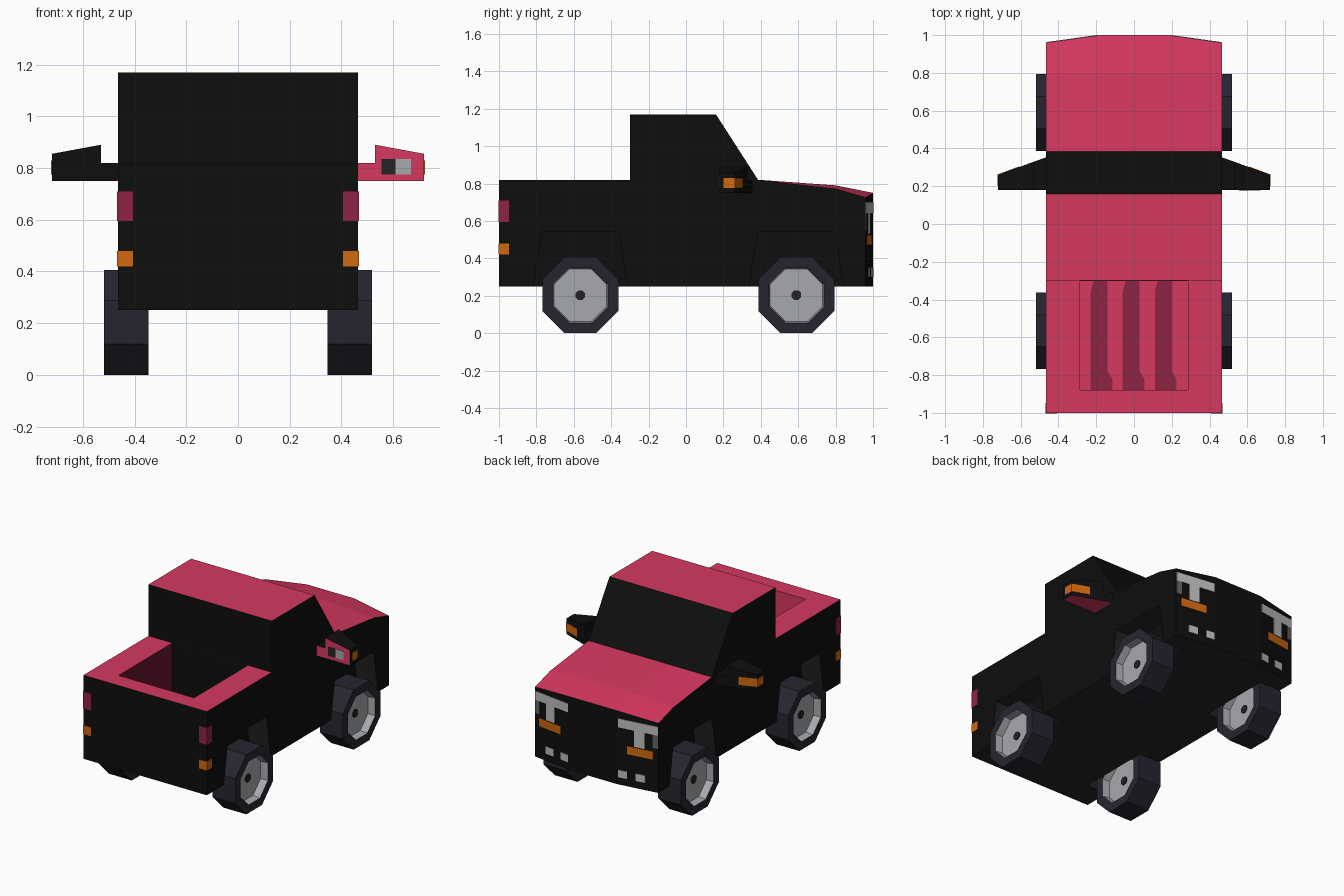
import bpy, bmesh, math
from mathutils import Matrix

cube = bpy.data.objects.get("Cube")
if cube:
    bpy.data.objects.remove(cube, do_unlink=True)


def material(name, *rgb):
    lin = [((c / 255 + 0.055) / 1.055) ** 2.4 if c > 10 else c / 255 / 12.92 for c in rgb]
    m = bpy.data.materials.new(name)
    m.use_nodes = True
    m.diffuse_color = (*lin, 1)
    m.node_tree.nodes["Principled BSDF"].inputs["Base Color"].default_value = (*lin, 1)
    return m


RED = material("body red", 214, 56, 96)
BLACK = material("body black", 14, 14, 14)
CHARCOAL = material("charcoal", 36, 36, 36)
DARK_RED = material("dark red", 142, 36, 68)
DEEP_RED = material("deep red", 106, 21, 47)
ORANGE = material("signal orange", 208, 104, 16)
LENS = material("lens grey", 192, 192, 192)
LENS_SHADE = material("lens shade", 100, 100, 100)
TYRE = material("tyre", 38, 37, 48)
HUB = material("hub grey", 166, 169, 173)


def finish(name, bm, *mats):
    bmesh.ops.recalc_face_normals(bm, faces=bm.faces[:])
    mesh = bpy.data.meshes.new(name)
    bm.to_mesh(mesh)
    bm.free()
    for m in mats:
        mesh.materials.append(m)
    ob = bpy.data.objects.new(name, mesh)
    bpy.context.collection.objects.link(ob)
    return ob


def loft(name, xa, ra, xb, rb, *mats):
    """Six-sided solid between two y/z rectangles (y0, y1, z0, z1) at xa and xb."""
    bm = bmesh.new()
    a, b = [[bm.verts.new((x, y, z)) for y, z in
             ((r[0], r[2]), (r[1], r[2]), (r[1], r[3]), (r[0], r[3]))]
            for x, r in ((xa, ra), (xb, rb))]
    bm.faces.new(a)
    bm.faces.new(b)
    for i in range(4):
        j = (i + 1) % 4
        bm.faces.new((a[i], a[j], b[j], b[i]))
    return finish(name, bm, *mats)


def prism(name, pts, axis, lo, hi, *mats):
    """Polygon extruded along x (points are y, z) or z (points are x, y)."""
    bm = bmesh.new()
    f = bm.faces.new([bm.verts.new((lo, *p) if axis == "x" else (*p, lo)) for p in pts])
    ext = bmesh.ops.extrude_face_region(bm, geom=[f])["geom"]
    d = hi - lo
    bmesh.ops.translate(bm, vec=(d, 0, 0) if axis == "x" else (0, 0, d),
                        verts=[v for v in ext if isinstance(v, bmesh.types.BMVert)])
    return finish(name, bm, *mats)


# Body shell: side outline lofted across four columns, crowned and chamfered at the nose
EDGE = [(-1, .25), (-1, .82), (-.3, .82), (-.3, 1.17), (.16, 1.17),
        (.385, .82), (.8, .772), (.96, .725), (.96, .25)]
MIDDLE = EDGE[:6] + [(.8, .79), (1, .75), (1, .25)]
bm = bmesh.new()
columns = [[bm.verts.new((x, y, z)) for y, z in outline]
           for x, outline in ((-.465, EDGE), (-.18, MIDDLE), (.18, MIDDLE), (.465, EDGE))]
for a, b in zip(columns, columns[1:]):
    for i in range(len(a)):
        j = (i + 1) % len(a)
        bm.faces.new((a[i], a[j], b[j], b[i]))
bm.faces.new(columns[0])
bm.faces.new(columns[-1])
body = finish("body", bm, BLACK, RED, CHARCOAL, DEEP_RED)

# Cutters: load bed and four wheel arches
FLOOR = .42
WHEEL_Y = (-.565, .59)
cutters = [loft("bed_cutter", -.285, (-.88, -.301, FLOOR, 1), .285, (-.88, -.301, FLOOR, 1))]
for y in WHEEL_Y:
    arch = [(y - .26, .2), (y + .26, .2), (y + .205, .54), (y - .205, .54)]
    for lo, hi in ((.31, .6), (-.6, -.31)):
        cutters.append(prism("arch_cutter", arch, "x", lo, hi))
bpy.context.view_layer.objects.active = body
for cutter in cutters:
    mod = body.modifiers.new("cut", "BOOLEAN")
    mod.operation, mod.solver, mod.object = "DIFFERENCE", "EXACT", cutter
    bpy.ops.object.modifier_apply(modifier=mod.name)
for cutter in cutters:
    bpy.data.objects.remove(cutter, do_unlink=True)

# Body paint: red upward faces, black sides, charcoal underside and arches
for p in body.data.polygons:
    n, c = p.normal, p.center
    in_bed = abs(c.x) < .29 and -.89 < c.y < -.299 and FLOOR - .01 < c.z < .8
    in_arch = c.z < .55 and .3 < abs(c.x) < .46 and abs(c.y) < .9 and abs(n.x) < .1
    if in_bed:
        p.material_index = 0 if n.y < -.5 else 3 if n.x > .5 else 1
    elif n.z > .8:
        p.material_index = 1
    elif n.z < -.8 or in_arch:
        p.material_index = 2
    else:
        p.material_index = 0

# Dark stripes on the bed floor
for k, x in enumerate((-.23, -.06, .11)):
    stripe = [(x, -.88), (x + .115, -.88), (x + .115, -.82), (x + .09, -.78),
              (x + .09, -.302), (x + .015, -.302), (x, -.36)]
    prism(f"bed_stripe_{k + 1}", stripe, "z", FLOOR - .002, FLOOR + .004, DARK_RED)


def wheel(name, x, y):
    """Octagonal tyre with a dished hub on both faces."""
    bm = bmesh.new()
    turn = Matrix.Rotation(math.pi / 2, 4, "Y") @ Matrix.Rotation(math.pi / 8, 4, "Z")
    place = Matrix.Translation((x, y, .203)) @ turn
    r = .203 / math.cos(math.pi / 8)
    bmesh.ops.create_cone(bm, segments=8, cap_ends=True, radius1=r, radius2=r,
                          depth=.172, matrix=place)
    bmesh.ops.recalc_face_normals(bm, faces=bm.faces[:])
    caps = [f for f in bm.faces if len(f.verts) == 8]
    bmesh.ops.inset_individual(bm, faces=caps, thickness=.06)
    walls = bmesh.ops.inset_individual(bm, faces=caps, thickness=.008, depth=-.05)["faces"]
    for f in caps + walls:
        f.material_index = 1
    finish(name, bm, TYRE, HUB)
    bm = bmesh.new()
    bmesh.ops.create_cone(bm, segments=8, cap_ends=True, radius1=.028, radius2=.028,
                          depth=.085, matrix=place)
    finish(name + "_axle_cap", bm, CHARCOAL)


def nose(x):
    """Front surface position at a given distance from the centre line."""
    return 1 - max(0, x - .18) / .285 * .04


# Lamp plates on the nose: part, inner x, outer x, bottom, top, colour
LAMPS = [("headlight_bar", .19, .462, .64, .70, LENS),
         ("headlight_stem", .30, .37, .53, .64, LENS),
         ("headlight_outer", .425, .462, .55, .64, LENS_SHADE),
         ("front_indicator", .25, .43, .47, .525, ORANGE),
         ("fog_lamp_inner", .19, .25, .30, .35, LENS),
         ("fog_lamp_outer", .31, .375, .30, .35, LENS)]

for side, s in (("left", 1), ("right", -1)):
    for end, y in zip(("rear", "front"), WHEEL_Y):
        wheel(f"{end}_{side}_wheel", s * .432, y)
    for part, a, b, z0, z1, mat in LAMPS:
        loft(f"{side}_{part}", s * a, (nose(a) - .003, nose(a) + .003, z0, z1),
             s * b, (nose(b) - .003, nose(b) + .003, z0, z1), mat)

    # Tail lamps wrapping the rear corners
    for part, z0, z1, mat in (("tail_lamp", .595, .71, DARK_RED),
                              ("rear_indicator", .42, .48, ORANGE)):
        r = (-1.003, -.947, z0, z1)
        loft(f"{side}_{part}", s * .407, r, s * .468, r, mat)

    # Door mirrors: arm, head and wrapped indicator
    arm = loft(f"{side}_mirror_arm", s * .46, (.18, .355, .75, .82),
               s * .53, (.18, .33, .75, .82), BLACK, RED)
    head = loft(f"{side}_mirror_head", s * .53, (.18, .33, .75, .89),
                s * .72, (.18, .26, .75, .855), BLACK, RED)
    if s > 0:
        for ob in (arm, head):
            for p in ob.data.polygons:
                p.material_index = int(p.normal.y < -.8 or p.normal.z < -.8)
    r = (.2, .26, .775, .83)
    loft(f"{side}_mirror_signal_side", s * .716, r, s * .723, r, ORANGE)
    loft(f"{side}_mirror_signal_front", s * .61, (.297, .304, .775, .83),
         s * .723, (.255, .262, .775, .83), ORANGE)

# Mirror glass in two tones
for name, a, b, mat in (("mirror_glass_dark", .555, .61, CHARCOAL),
                        ("mirror_glass_light", .61, .67, HUB)):
    r = (.177, .183, .775, .835)
    loft(name, a, r, b, r, mat)
